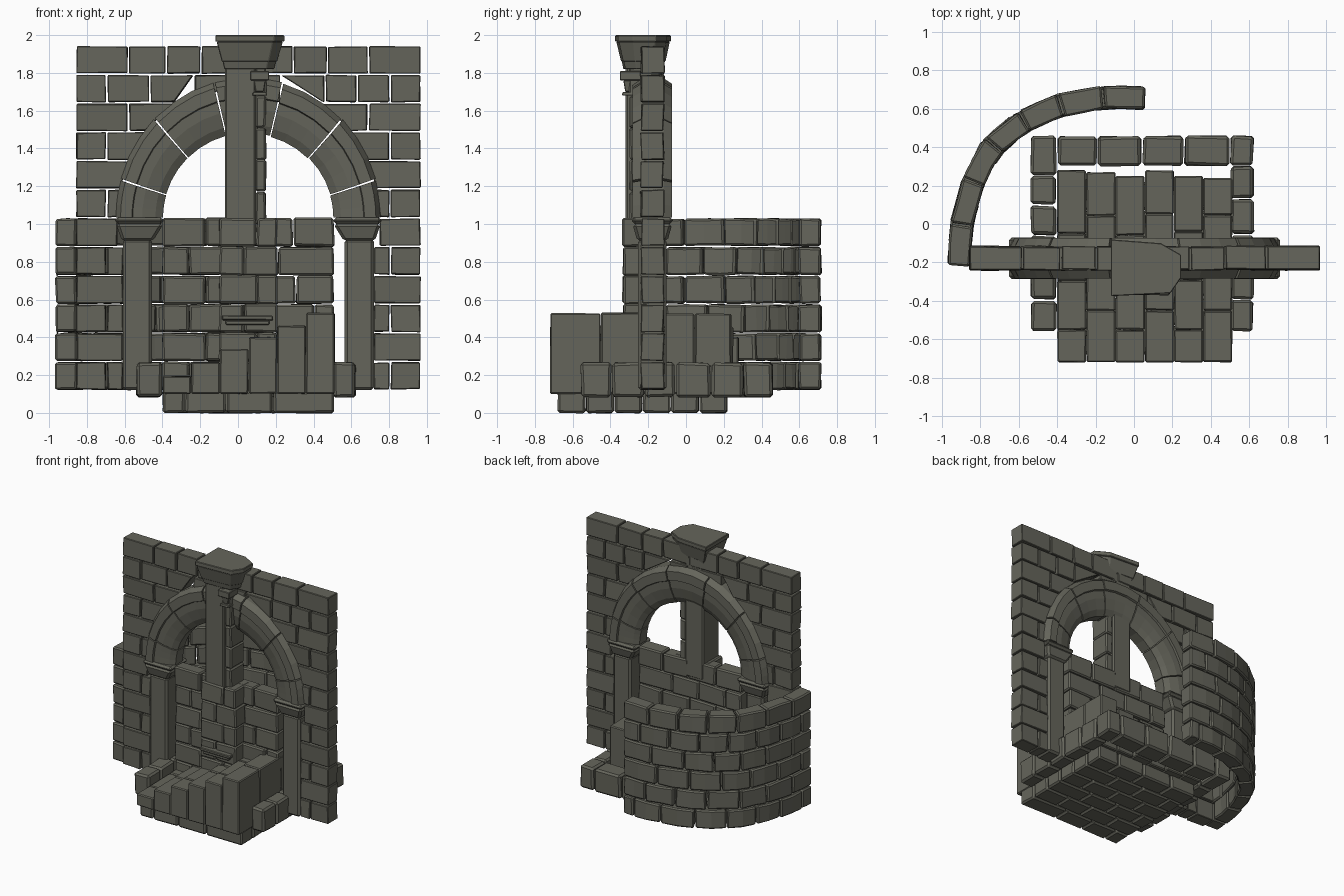
import bpy, bmesh, math, random
from mathutils import Vector

if "Cube" in bpy.data.objects:
    bpy.data.objects.remove(bpy.data.objects["Cube"])

random.seed(4)
CX = 0.055          # centre line of the arch
WY = -0.178         # middle depth of the main wall
stone = bpy.data.materials.new("stone")
stone.diffuse_color = (0.13, 0.13, 0.105, 1)
stone.use_nodes = True
stone.node_tree.nodes["Principled BSDF"].inputs["Base Color"].default_value = stone.diffuse_color


def finish(bm, name, bevel=0.01):
    bmesh.ops.recalc_face_normals(bm, faces=bm.faces)
    me = bpy.data.meshes.new(name)
    bm.to_mesh(me)
    bm.free()
    me.materials.append(stone)
    ob = bpy.data.objects.new(name, me)
    bpy.context.collection.objects.link(ob)
    if bevel:
        m = ob.modifiers.new("worn_edges", 'BEVEL')
        m.width, m.segments, m.limit_method = bevel, 1, 'ANGLE'
    return ob


def solid(bm, bottom, top, jit=0.0):
    """Closed prism between two matching polygons."""
    def place(p):
        return bm.verts.new(Vector(p) + Vector([random.uniform(-jit, jit) for _ in range(3)]))
    a, b = [place(p) for p in bottom], [place(p) for p in top]
    n = len(a)
    bm.faces.new(a[::-1])
    bm.faces.new(b)
    for i in range(n):
        bm.faces.new((a[i], a[(i + 1) % n], b[(i + 1) % n], b[i]))


def rect(x0, x1, y0, y1, z):
    return [(x0, y0, z), (x1, y0, z), (x1, y1, z), (x0, y1, z)]


def box(bm, x0, x1, y0, y1, z0, z1, jit=0.004, gap=0.004):
    solid(bm, rect(x0 + gap, x1 - gap, y0 + gap, y1 - gap, z0 + gap),
          rect(x0 + gap, x1 - gap, y0 + gap, y1 - gap, z1 - gap), jit)


def row_cuts(a, b, first, step):
    cuts, c = [a], a + first
    while c < b - step * 0.4:
        cuts.append(c)
        c += step * random.uniform(0.9, 1.1)
    return cuts + [b]


# Main wall: brick courses trimmed around the arch, mirrored about its centre
def half_opening(z):
    if z <= 1.03:
        return 0.66
    k = (z - 1.03) / 0.74
    return 0.69 * math.sqrt(1 - k * k) if k < 1 else 0.0

bm = bmesh.new()
H = 1.825 / 12
for i in range(12):
    z0, z1 = 0.12 + i * H, 0.12 + (i + 1) * H
    h0, h1 = half_opening(z0), half_opening(z1)
    for s in (-1, 1):
        u2 = 0.915
        w = 0.28 if i % 2 else 0.165
        while u2 > h1 + 0.04:
            u1 = max(u2 - w, 0)
            if u1 - h1 < 0.07:
                u1 = h1
            b, t = min(max(u1, h0), u2 - 0.02), max(u1, h1)
            g = 0.005
            lo, hi = [], []
            for (ui, z, out) in ((b, z0 + g, lo), (t, z1 - g, hi)):
                xa, xb = CX + s * (ui + g), CX + s * (u2 - g)
                d = random.uniform(-0.004, 0.004)
                out.extend(rect(xa, xb, WY - 0.06 + d, WY + 0.06 + d, z))
            solid(bm, lo, hi, 0.003)
            u2 = u1
            w = random.uniform(0.16, 0.24)
finish(bm, "arched_wall_bricks")

# Arch: moulded profile (radius, half depth) swept in seven wedge stones
half = [(0.45, 0.045), (0.49, 0.07), (0.56, 0.088), (0.61, 0.09), (0.615, 0.105), (0.675, 0.105), (0.70, 0.06)]
prof = [(r, -d) for r, d in half] + [(r, d) for r, d in reversed(half)]
bm = bmesh.new()
joints = [0, 16, 45, 75, 105, 135, 164, 180]
for a0, a1 in zip(joints, joints[1:]):
    rings = []
    wob = random.uniform(-0.004, 0.004)
    for k in range(4):
        a = math.radians(a0 + 0.4 + (a1 - a0 - 0.8) * k / 3)
        ring = []
        for r, d in prof:
            stretch = 1 + 0.06 * (r - 0.45) / 0.25
            ring.append(bm.verts.new((CX + (r + wob) * math.cos(a), WY + d,
                                      1.03 + (r + wob) * math.sin(a) * stretch)))
        rings.append(ring)
    n = len(prof)
    for p, q in zip(rings, rings[1:]):
        for j in range(n):
            bm.faces.new((p[j], p[(j + 1) % n], q[(j + 1) % n], q[j]))
    bm.faces.new(rings[0][::-1])
    bm.faces.new(rings[-1])
finish(bm, "arch_stones", 0)

# Jambs with flared capitals
bm = bmesh.new()
for s in (-1, 1):
    def span(u0, u1, d, z):
        x0, x1 = sorted((CX + s * u0, CX + s * u1))
        return rect(x0, x1, WY - d, WY + d, z)
    solid(bm, span(0.51, 0.665, 0.075, 0.12), span(0.51, 0.665, 0.075, 0.92))
    solid(bm, span(0.505, 0.67, 0.08, 0.91), span(0.45, 0.70, 0.105, 1.0))
    solid(bm, span(0.45, 0.705, 0.108, 1.0), span(0.45, 0.705, 0.108, 1.035))
finish(bm, "jambs_and_capitals", 0.015)

# Low brick infill between the jambs
bm = bmesh.new()
for i in range(6):
    z0 = 0.12 + i * 0.152
    cuts = row_cuts(-0.40, 0.51, 0.23 if i % 2 else 0.14, 0.23)
    for x0, x1 in zip(cuts, cuts[1:]):
        d = random.uniform(-0.008, 0.008)
        box(bm, x0, x1, WY - 0.055 + d, WY + 0.055 + d, z0, z0 + 0.152, 0.005, 0.002)
finish(bm, "infill_bricks")

# Pillar: rough pedestal, shaft, shelf and small corbel
bm = bmesh.new()
for i in range(6):
    z0 = 0.12 + i * 0.152
    m = 0.10 if i % 2 else 0.03
    box(bm, -0.10, m, -0.335, -0.15, z0, z0 + 0.152, 0.005, 0.001)
    box(bm, m, 0.21, -0.335, -0.15, z0, z0 + 0.152, 0.005, 0.001)
finish(bm, "pedestal_bricks")
bm = bmesh.new()
box(bm, -0.07, 0.095, -0.32, -0.12, 0.90, 1.86, 0, 0)
for i in range(5):
    box(bm, 0.09, 0.15, -0.30, -0.13, 1.0 + i * 0.17, 1.17 + i * 0.17, 0.004, 0.001)
finish(bm, "pillar_shaft")
bm = bmesh.new()
box(bm, -0.085, 0.185, -0.37, -0.30, 0.49, 0.515, 0.002, 0)
box(bm, -0.065, 0.165, -0.355, -0.30, 0.465, 0.49, 0.002, 0)
finish(bm, "pedestal_shelf", 0.005)
bm = bmesh.new()
for z0, z1, h0, h1 in ((1.68, 1.70, 0.04, 0.035), (1.70, 1.76, 0.022, 0.032), (1.76, 1.81, 0.05, 0.05)):
    solid(bm, rect(0.115 - h0, 0.115 + h0, -0.30 - h0, -0.24, z0),
          rect(0.115 - h1, 0.115 + h1, -0.30 - h1, -0.24, z1))
finish(bm, "corbel", 0.004)

# Pillar cap with flared neck and corner-cut slab
outline = [(-0.12, -0.375), (0.19, -0.36), (0.245, -0.28), (0.245, -0.16), (0.14, -0.10), (-0.12, -0.08)]
def cap_ring(f, z):
    return [(0.05 + (x - 0.05) * f, -0.22 + (y + 0.22) * f, z) for x, y in outline]
bm = bmesh.new()
for f0, f1, z0, z1 in ((0.72, 0.80, 1.82, 1.88), (0.80, 0.96, 1.86, 1.965), (1, 1, 1.965, 2.0)):
    solid(bm, cap_ring(f0, z0), cap_ring(f1, z1))
finish(bm, "pillar_cap", 0.004)

# Staircase rising to the right through the opening
bm = bmesh.new()
heights = [0.20, 0.27, 0.34, 0.405, 0.46, 0.53]
backs = [0.28, 0.27, 0.25, 0.28, 0.25, 0.24]
for i, h in enumerate(heights):
    x0, x1 = -0.40 + i * 0.152, -0.40 + (i + 1) * 0.152
    cuts = row_cuts(-0.72, backs[i], 0.27 if i % 2 else 0.17, 0.25)
    for y0, y1 in zip(cuts, cuts[1:]):
        box(bm, x0, x1, y0, y1, 0.10, h + random.uniform(-0.006, 0.003), 0.002, 0.001)
finish(bm, "stair_blocks", 0.007)

# Footing: staggered floor bricks and a raised border on three sides
bm = bmesh.new()
for j in range(6):
    y0 = -0.68 + j * 0.15
    cuts = row_cuts(-0.40, 0.51, 0.23 if j % 2 else 0.12, 0.24)
    for x0, x1 in zip(cuts, cuts[1:]):
        box(bm, x0, x1, y0, y0 + 0.15, -0.003, 0.118, 0.003, 0.003)
finish(bm, "footing_bricks", 0.012)
bm = bmesh.new()
for xa, xb in ((-0.54, -0.40), (0.50, 0.625)):
    cuts = row_cuts(-0.56, 0.46, 0.165, 0.17)
    for y0, y1 in zip(cuts, cuts[1:]):
        box(bm, xa, xb, y0, y1, 0.08, 0.27, 0.005)
cuts = row_cuts(-0.40, 0.50, 0.21, 0.22)
for x0, x1 in zip(cuts, cuts[1:]):
    box(bm, x0, x1, 0.30, 0.46, 0.08, 0.27, 0.005)
finish(bm, "border_bricks", 0.014)

# Curved rear wall: brick courses along a quarter-round path
path = [Vector(p) for p in ((-0.912, -0.22), (-0.895, 0.0), (-0.84, 0.21), (-0.75, 0.39),
                            (-0.60, 0.52), (-0.40, 0.615), (-0.16, 0.66), (0.06, 0.655))]
def along(t):
    f = t * (len(path) - 1)
    i = min(max(int(f), 0), len(path) - 2)
    return path[i].lerp(path[i + 1], f - i)

def across(t, w):
    d = (along(t + 0.05) - along(t - 0.05)).normalized()
    n = Vector((-d.y, d.x))
    return along(t) + n * w, along(t) - n * w

bm = bmesh.new()
for i in range(6):
    z0 = 0.12 + i * 0.152
    cuts = row_cuts(0, 1, 0.14 if i % 2 else 0.075, 0.145)
    for t0, t1 in zip(cuts, cuts[1:]):
        w = 0.056 + random.uniform(-0.003, 0.004)
        a, b = across(t0 + 0.003, w)
        d, c = across(t1 - 0.003, w)
        m, k = across((t0 + t1) / 2, w)
        ring = [a, m, d, c, k, b]
        solid(bm, [(p.x, p.y, z0 + 0.004) for p in ring],
              [(p.x, p.y, z0 + 0.148) for p in ring], 0.004)
finish(bm, "curved_wall_bricks", 0.01)
